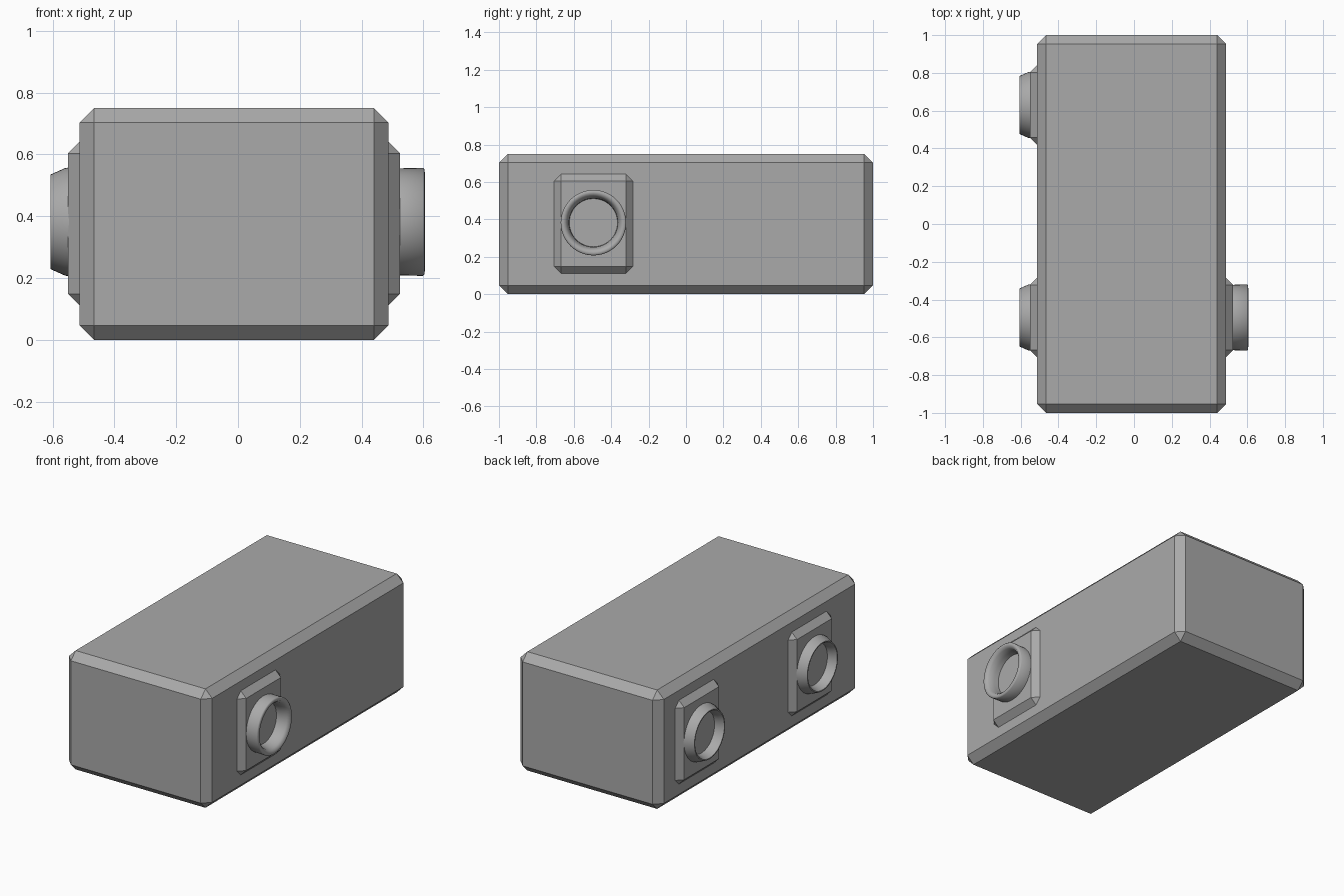
import bpy, bmesh, math

if "Cube" in bpy.data.objects:
    bpy.data.objects.remove(bpy.data.objects["Cube"])

# Dark grey for every part
grey = bpy.data.materials.new("dark_grey")
grey.diffuse_color = (0.4, 0.4, 0.4, 1)
grey.use_nodes = True
grey.node_tree.nodes["Principled BSDF"].inputs["Base Color"].default_value = grey.diffuse_color


def make_object(name, bm):
    bmesh.ops.recalc_face_normals(bm, faces=bm.faces[:])
    mesh = bpy.data.meshes.new(name)
    bm.to_mesh(mesh)
    bm.free()
    mesh.materials.append(grey)
    obj = bpy.data.objects.new(name, mesh)
    bpy.context.collection.objects.link(obj)
    return obj


def chamfered_box(name, lo, hi, width):
    """Box between two corners with a single flat chamfer on every edge."""
    bm = bmesh.new()
    bmesh.ops.create_cube(bm, size=1)
    for v in bm.verts:
        v.co = [lo[i] + (v.co[i] + 0.5) * (hi[i] - lo[i]) for i in range(3)]
    bmesh.ops.bevel(bm, geom=bm.edges[:], offset=width, segments=1,
                    affect='EDGES', profile=0.5)
    return make_object(name, bm)


def ring(name, x, side, y, z, profile, sides=48):
    """Closed (height, radius) profile revolved about the x axis."""
    bm = bmesh.new()
    loops = []
    for k in range(sides):
        a = 2 * math.pi * k / sides
        loops.append([bm.verts.new((x + side * h, y + r * math.cos(a), z + r * math.sin(a)))
                      for h, r in profile])
    n = len(profile)
    for k in range(sides):
        a, b = loops[k], loops[(k + 1) % sides]
        for i in range(n):
            j = (i + 1) % n
            bm.faces.new((a[i], a[j], b[j], b[i]))
    obj = make_object(name, bm)
    bpy.ops.object.select_all(action='DESELECT')
    obj.select_set(True)
    bpy.context.view_layer.objects.active = obj
    bpy.ops.object.shade_smooth_by_angle(angle=math.radians(60))
    return obj


# Main body
chamfered_box("body", (-0.513, -1, 0), (0.487, 1, 0.75), 0.047)

# Straight rim on the right, tapered rims on the left
straight = [(-0.01, 0.173), (0.074, 0.175), (0.079, 0.169), (0.08, 0.155),
            (0.064, 0.14), (0.03, 0.131), (-0.01, 0.128)]
tapered = [(-0.01, 0.177), (0.01, 0.174), (0.057, 0.153), (0.057, 0.146),
           (0.03, 0.134), (-0.01, 0.128)]

# Sockets: chamfered plate plus raised ring
for name, side, face, y, profile in (
        ("right_front", 1, 0.525, -0.495, straight),
        ("left_front", -1, -0.55, -0.495, tapered),
        ("left_back", -1, -0.55, 0.63, tapered)):
    inner = face - side * 0.12
    chamfered_box(name + "_plate",
                  (min(face, inner), y - 0.212, 0.11),
                  (max(face, inner), y + 0.212, 0.643), 0.039)
    ring(name + "_ring", face, side, y, 0.382, profile)
